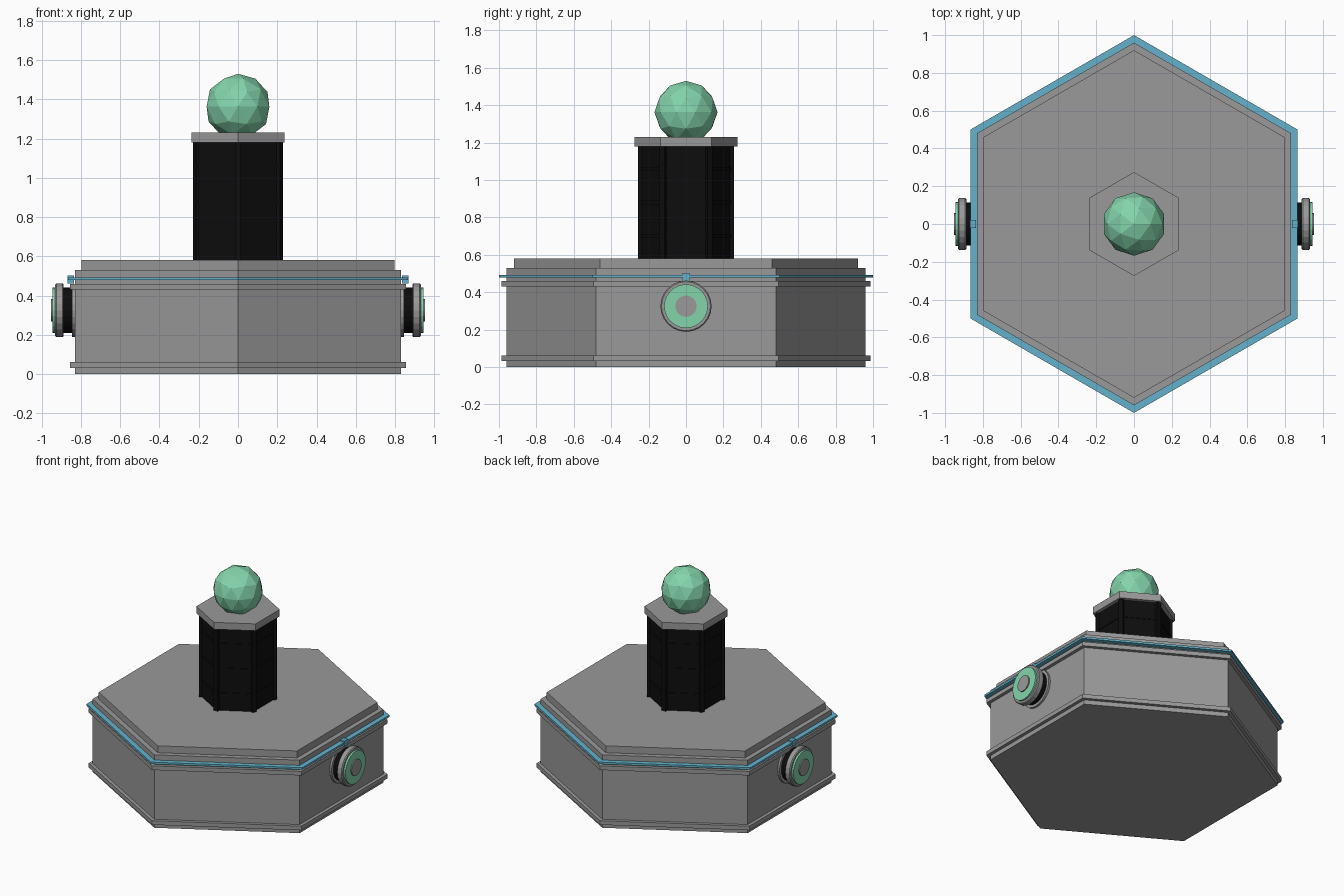
import bpy, math
from mathutils import Matrix

if "Cube" in bpy.data.objects:
    bpy.data.objects.remove(bpy.data.objects["Cube"])


def mat(name, rgb):
    m = bpy.data.materials.new(name)
    m.diffuse_color = (*rgb, 1)
    m.use_nodes = True
    m.node_tree.nodes["Principled BSDF"].inputs["Base Color"].default_value = m.diffuse_color
    return m


GREY = mat("stone grey", (0.32, 0.32, 0.325))
BLACK = mat("black", (0.004, 0.004, 0.004))
GREEN = mat("mint green", (0.23, 0.66, 0.41))
CYAN = mat("cyan trim", (0.13, 0.45, 0.60))


def finish(name, material):
    ob = bpy.context.object
    ob.name = name
    ob.data.materials.append(material)
    return ob


def hexagon(name, radius, z0, z1, material):
    # six-sided slab with corners on +y and -y
    bpy.ops.mesh.primitive_cylinder_add(vertices=6, radius=radius, depth=z1 - z0,
                                        location=(0, 0, (z0 + z1) / 2))
    return finish(name, material)


def box(name, loc, size, material, turn=0):
    bpy.ops.mesh.primitive_cube_add(size=1, location=loc, rotation=(0, 0, turn))
    ob = finish(name, material)
    ob.scale = size
    return ob


def disc(name, side, x0, x1, radius, material, bevel=0):
    # round plate whose axis runs along x
    bpy.ops.mesh.primitive_cylinder_add(vertices=24, radius=radius, depth=x1 - x0,
                                        location=(side * (x0 + x1) / 2, 0, 0.325),
                                        rotation=(0, math.pi / 2, 0))
    ob = finish(name, material)
    if bevel:
        b = ob.modifiers.new("bevel", 'BEVEL')
        b.width = bevel
        b.segments = 1
    return ob


# base with trim bands
hexagon("base_body", 0.96, 0, 0.53, GREY)
hexagon("base_top_step", 0.92, 0.53, 0.58, GREY)
hexagon("lower_band", 0.987, 0.032, 0.062, GREY)
hexagon("upper_band", 0.987, 0.43, 0.46, GREY)
hexagon("glow_band", 1.0, 0.478, 0.492, CYAN)

# column with corner ribs and faint horizontal bands
hexagon("column_core", 0.245, 0.58, 1.18, BLACK)
for i in range(6):
    a = math.radians(30 + 60 * i)
    box(f"column_rib_{i + 1}", (0.24 * math.cos(a), 0.24 * math.sin(a), 0.88),
        (0.032, 0.032, 0.60), BLACK, a)
for i, z in enumerate((0.70, 0.88, 1.06)):
    hexagon(f"column_band_{i + 1}", 0.25, z - 0.01, z + 0.01, BLACK)
hexagon("column_cap", 0.275, 1.18, 1.23, GREY)

# faceted orb
bpy.ops.mesh.primitive_ico_sphere_add(subdivisions=2, radius=0.168, location=(0, 0, 1.362))
finish("orb", GREEN)

# side ports, mirrored on x
for side, label in ((1, "right"), (-1, "left")):
    disc(f"{label}_port_flange", side, 0.82, 0.846, 0.135, GREY)
    disc(f"{label}_port_neck", side, 0.846, 0.89, 0.115, BLACK)
    disc(f"{label}_port_plate", side, 0.888, 0.932, 0.137, GREY, 0.006)
    disc(f"{label}_port_ring", side, 0.93, 0.945, 0.117, GREEN)
    disc(f"{label}_port_hub", side, 0.94, 0.953, 0.057, GREY)
    box(f"{label}_glow_clip", (side * 0.852, 0, 0.482), (0.032, 0.04, 0.042), CYAN)
